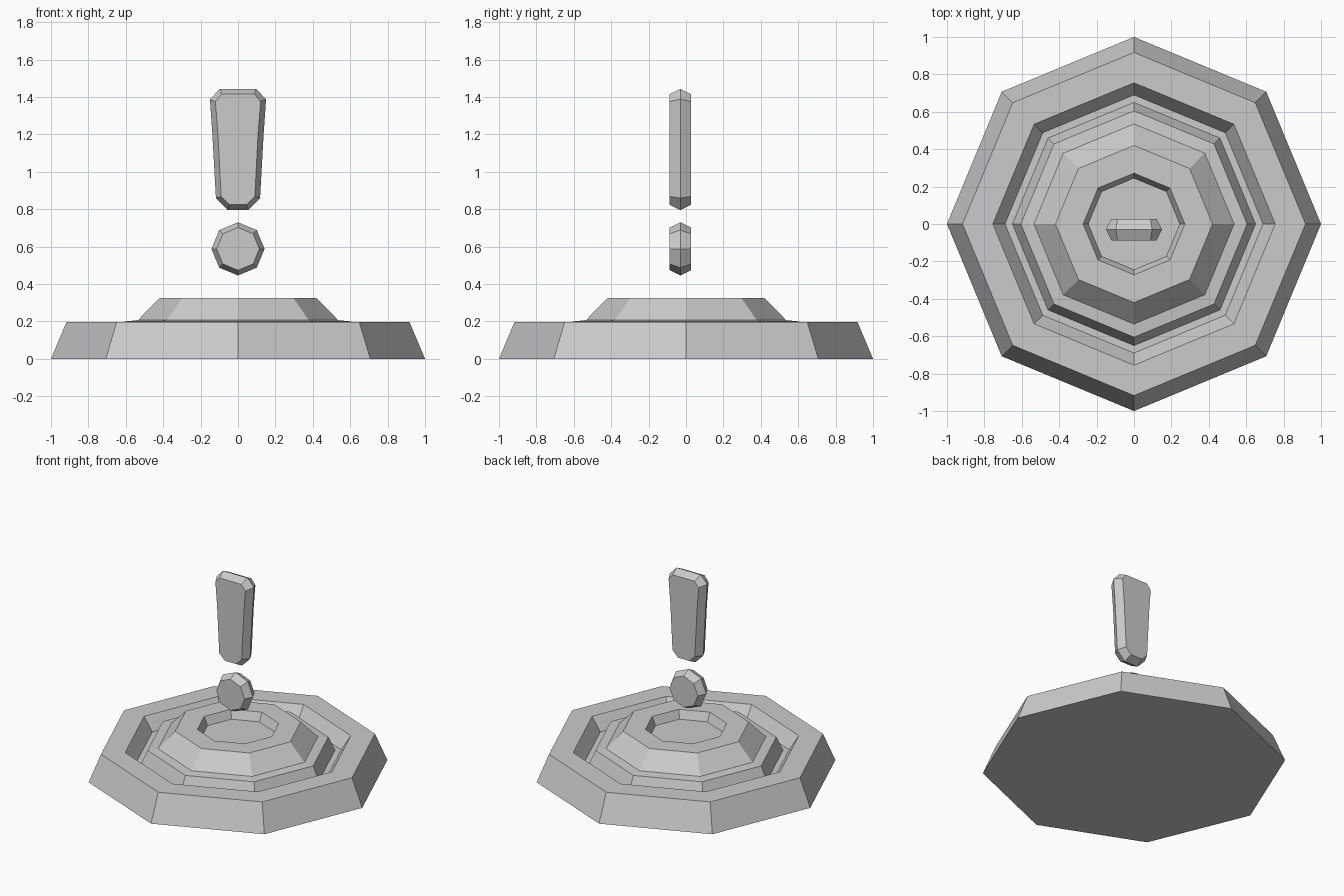
import bpy
import bmesh
from math import cos, sin, pi

cube = bpy.data.objects.get("Cube")
if cube:
    bpy.data.objects.remove(cube, do_unlink=True)

grey = bpy.data.materials.new("plain grey")
grey.use_nodes = True
grey.diffuse_color = (0.6, 0.6, 0.6, 1)
grey.node_tree.nodes["Principled BSDF"].inputs["Base Color"].default_value = (0.6, 0.6, 0.6, 1)


def loft(name, loops):
    """Join a row of matching loops with quads and cap both ends."""
    bm = bmesh.new()
    rows = [[bm.verts.new(p) for p in loop] for loop in loops]
    n = len(rows[0])
    for a, b in zip(rows, rows[1:]):
        for i in range(n):
            j = (i + 1) % n
            bm.faces.new((a[i], a[j], b[j], b[i]))
    bm.faces.new(rows[0][::-1])
    bm.faces.new(rows[-1])
    bmesh.ops.recalc_face_normals(bm, faces=bm.faces)
    mesh = bpy.data.meshes.new(name)
    bm.to_mesh(mesh)
    bm.free()
    mesh.materials.append(grey)
    obj = bpy.data.objects.new(name, mesh)
    bpy.context.collection.objects.link(obj)
    return obj


def octagon(radius):
    return [(radius * cos(i * pi / 4), radius * sin(i * pi / 4)) for i in range(8)]


def bevelled_plate(name, outer, inner):
    """Flat x-z shape whose widest outline runs round the middle."""
    mid, half = -0.03, 0.057
    layers = ((inner, mid - half), (outer, mid), (inner, mid + half))
    loft(name, [[(x, y, z) for x, z in shape] for shape, y in layers])


def mirrored(half):
    return half + [(-x, z) for x, z in reversed(half)]


# Stepped octagonal base: rim, sunken groove, raised centre and shallow dish
steps = [(1.0, 0), (0.917, 0.197), (0.755, 0.197), (0.69, 0.1), (0.65, 0.1),
         (0.605, 0.2), (0.535, 0.207), (0.42, 0.325), (0.272, 0.325), (0.245, 0.265)]
loft("base_pad", [[(x, y, z) for x, y in octagon(r)] for r, z in steps])

# Floating exclamation: tapered bar above
bevelled_plate("mark_bar",
               mirrored([(0.055, 0.795), (0.118, 0.86), (0.137, 1.2), (0.15, 1.388), (0.097, 1.443)]),
               mirrored([(0.046, 0.824), (0.09, 0.868), (0.107, 1.2), (0.121, 1.376), (0.088, 1.415)]))

# Round dot below
dot_height = 0.588
bevelled_plate("mark_dot",
               [(x, z + dot_height) for x, z in octagon(0.142)],
               [(x, z + dot_height) for x, z in octagon(0.114)])
